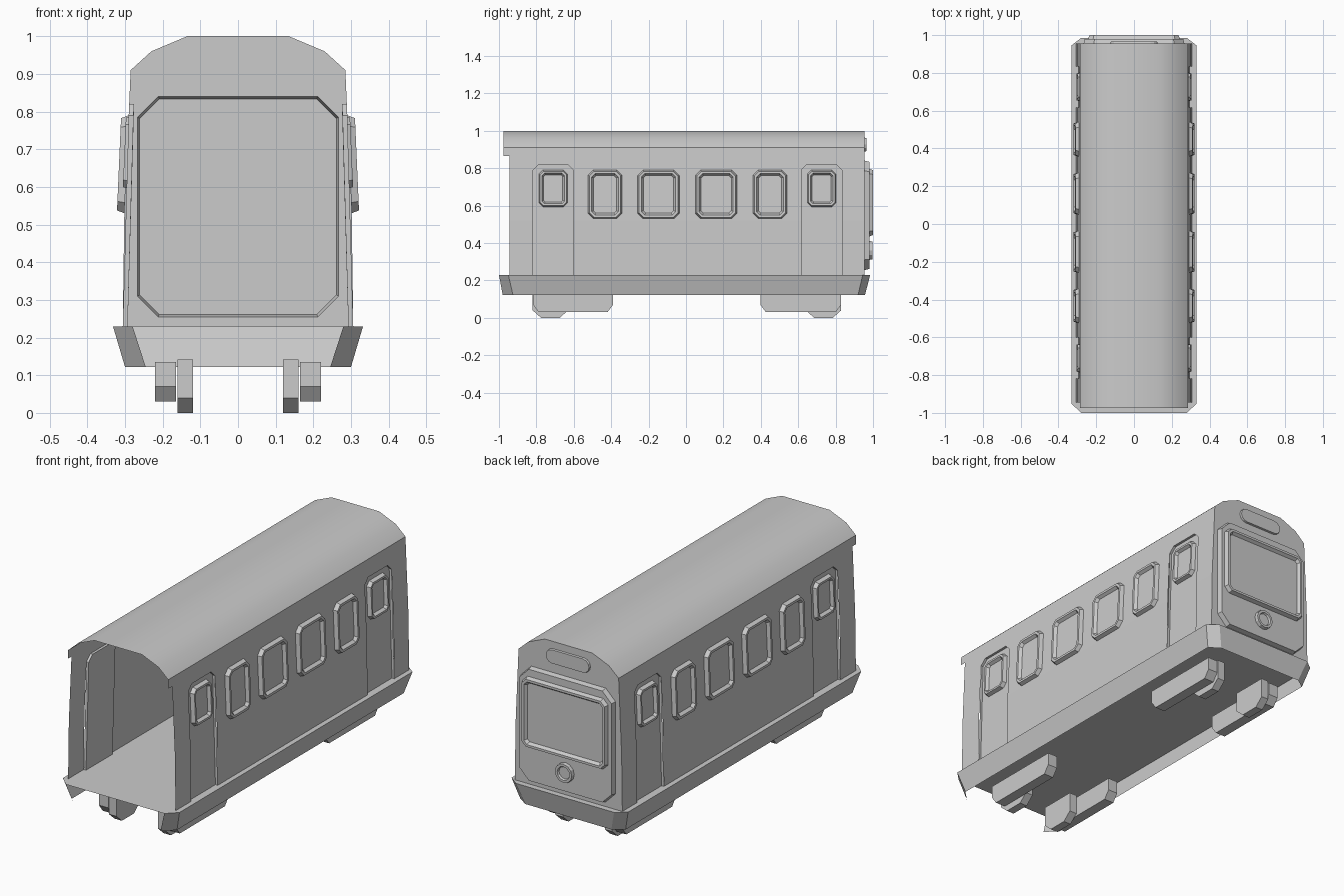
import bpy, bmesh, math

if "Cube" in bpy.data.objects:
    bpy.data.objects.remove(bpy.data.objects["Cube"])


def wall_x(z):
    # half width of the body at height z
    return 0.306 - (z - 0.23) * 0.0138 if z < 0.52 else 0.302 - (z - 0.52) * 0.0436


def side(u, v, d):
    return (wall_x(v) + d, u, v)


def back(u, v, d):
    return (-u, 0.955 + d, v)


def finish(name, bm, mirror=False, smooth=None):
    me = bpy.data.meshes.new(name)
    bm.to_mesh(me)
    bm.free()
    ob = bpy.data.objects.new(name, me)
    bpy.context.collection.objects.link(ob)
    if mirror:
        ob.modifiers.new("mirror", 'MIRROR').use_mirror_merge = False
    if smooth:
        bpy.context.view_layer.objects.active = ob
        ob.select_set(True)
        bpy.ops.object.shade_smooth_by_angle(angle=math.radians(smooth))
        ob.select_set(False)
    return ob


def octagon(u0, u1, v0, v1, c, i=0.0):
    # chamfered rectangle, inset by i, counter-clockwise
    u0, u1, v0, v1, c = u0 + i, u1 - i, v0 + i, v1 - i, c - 0.5 * i
    return [(u0 + c, v0), (u1 - c, v0), (u1, v0 + c), (u1, v1 - c),
            (u1 - c, v1), (u0 + c, v1), (u0, v1 - c), (u0, v0 + c)]


def stadium(u, v, half, r, n=6):
    # oblong with round ends (half = 0 gives a circle)
    pts = []
    for s, a0 in ((1, -math.pi / 2), (-1, math.pi / 2)):
        for k in range(n + (1 if half else 0)):
            a = a0 + math.pi * k / n
            pts.append((u + s * half + r * math.cos(a), v + r * math.sin(a)))
    return pts


def rings(name, loops, place, mirror=False):
    # stepped relief: outlines at given depths, last one capped
    bm = bmesh.new()
    vs = [[bm.verts.new(place(u, v, d)) for u, v in pts] for pts, d in loops]
    for a, b in zip(vs, vs[1:]):
        n = len(a)
        for i in range(n):
            j = (i + 1) % n
            bm.faces.new((a[i], a[j], b[j], b[i]))
    bm.faces.new(vs[-1])
    finish(name, bm, mirror)


def sheet(name, loops, place, mirror=False):
    # flat panel with holes, bent onto the body
    bm = bmesh.new()
    edges = []
    for pts in loops:
        vs = [bm.verts.new((u, v, 0)) for u, v in pts]
        edges += [bm.edges.new((vs[i - 1], vs[i])) for i in range(len(vs))]
    bmesh.ops.triangle_fill(bm, use_beauty=True, edges=edges)
    bmesh.ops.bisect_plane(bm, geom=bm.verts[:] + bm.edges[:] + bm.faces[:],
                           plane_co=(0, 0.52, 0), plane_no=(0, 1, 0))
    bm.normal_update()
    for f in bm.faces:
        if f.normal.z < 0:
            f.normal_flip()
    for v in bm.verts:
        v.co = place(v.co.x, v.co.y, 0)
    finish(name, bm, mirror)


def frame(name, box, c, d, place, mirror=False, w=0.03, h=0.02):
    # raised window frame around a recessed pane
    steps = ((0, 0), (0.25 * w, h), (0.65 * w, h), (w, 0.25 * h))
    rings(name, [(octagon(*box, c, i), d + e) for i, e in steps], place, mirror)


def prism(name, profile, x0, x1):
    # y-z profile with thickness along x, mirrored to the other side
    bm = bmesh.new()
    a, b = [[bm.verts.new((x, y, z)) for y, z in profile] for x in (x0, x1)]
    bm.faces.new(a)
    bm.faces.new(b)
    for i in range(len(a)):
        bm.faces.new((a[i - 1], a[i], b[i], b[i - 1]))
    bmesh.ops.recalc_face_normals(bm, faces=bm.faces)
    finish(name, bm, True)


# side walls, notched for the doors
def door_outline(y0, y1):
    return [(y1, 0.23), (y1, 0.79), (y1 - 0.03, 0.82),
            (y0 + 0.03, 0.82), (y0, 0.79), (y0, 0.23)]


doors = {"front": (-0.818, -0.602), "rear": (0.617, 0.834)}
outline = [(0.955, 0.23), (0.955, 0.91), (-0.975, 0.91), (-0.975, 0.865),
           (-0.945, 0.865), (-0.945, 0.23)]
for y0, y1 in doors.values():
    outline += door_outline(y0, y1)[::-1]
sheet("side_walls", [outline], side, True)

# recessed doors with their windows
for key, (y0, y1) in doors.items():
    o = door_outline(y0, y1)
    rings(key + "_doors", [(o, 0), (o, -0.013)], side, True)
    m = (y0 + y1) / 2
    frame(key + "_door_windows", (m - 0.077, m + 0.077, 0.593, 0.79),
          0.022, -0.013, side, True, w=0.026)

# side windows
for i, (m, w) in enumerate(((-0.433, 0.091), (-0.147, 0.111),
                            (0.161, 0.111), (0.449, 0.091))):
    frame(f"side_windows_{i + 1}", (m - w, m + w, 0.53, 0.79), 0.028, 0, side, True)

# roof
roof = [(0.285, 0.91), (0.23, 0.96), (0.135, 1.0)]
arch = roof + [(-x, z) for x, z in reversed(roof)]
bm = bmesh.new()
f, r = [[bm.verts.new((x, y, z)) for x, z in arch] for y in (-0.975, 0.955)]
for i in range(len(arch) - 1):
    bm.faces.new((f[i], r[i], r[i + 1], f[i + 1]))
finish("roof", bm, smooth=30)

# rear wall with the raised cab panel
half = [(0.306, 0.23), (0.302, 0.52)] + roof
panel = (-0.267, 0.267, 0.255, 0.84)
sheet("rear_wall", [half + [(-x, z) for x, z in reversed(half)],
                    octagon(*panel, 0.055)], back)
rings("cab_panel", [(octagon(*panel, 0.055), 0),
                    (octagon(*panel, 0.055, 0.006), 0.025)], back)
frame("cab_window", (-0.243, 0.243, 0.435, 0.797), 0.027, 0.025, back)

# headlamp and destination sign
rings("headlamp", [(stadium(0, 0.36, 0, s), d) for s, d in
                   ((0.05, 0.025), (0.048, 0.043), (0.035, 0.043), (0.031, 0.033))], back)
rings("roof_sign", [(stadium(0, 0.926, 0.088, s), d) for s, d in
                    ((0.037, 0), (0.035, 0.01))], back)

# floor and skirt, open at the front
top = [(0.28, -1.0), (0.332, -0.95), (0.332, 0.945), (0.28, 0.985)]
low = [(0.245, -0.98), (0.30, -0.925), (0.30, 0.92), (0.245, 0.957)]
bm = bmesh.new()
t, b = [[bm.verts.new((x, y, z)) for x, y in p + [(-x, y) for x, y in reversed(p)]]
        for p, z in ((top, 0.23), (low, 0.122))]
bm.faces.new(t)
for i in range(7):
    bm.faces.new((b[i], b[i + 1], t[i + 1], t[i]))
finish("floor_and_skirt", bm)

# bogie frames and wheels
for key, y0, y1, m in (("front", -0.818, -0.39, -0.725), ("rear", 0.397, 0.83, 0.735)):
    prism(key + "_bogie_frames",
          [(y0, 0.135), (y0, 0.07), (y0 + 0.03, 0.03), (y1 - 0.03, 0.03),
           (y1, 0.07), (y1, 0.135)], 0.165, 0.22)
    prism(key + "_wheels",
          [(m - 0.095, 0.142), (m - 0.095, 0.04), (m - 0.05, 0), (m + 0.05, 0),
           (m + 0.095, 0.04), (m + 0.095, 0.142)], 0.119, 0.161)
